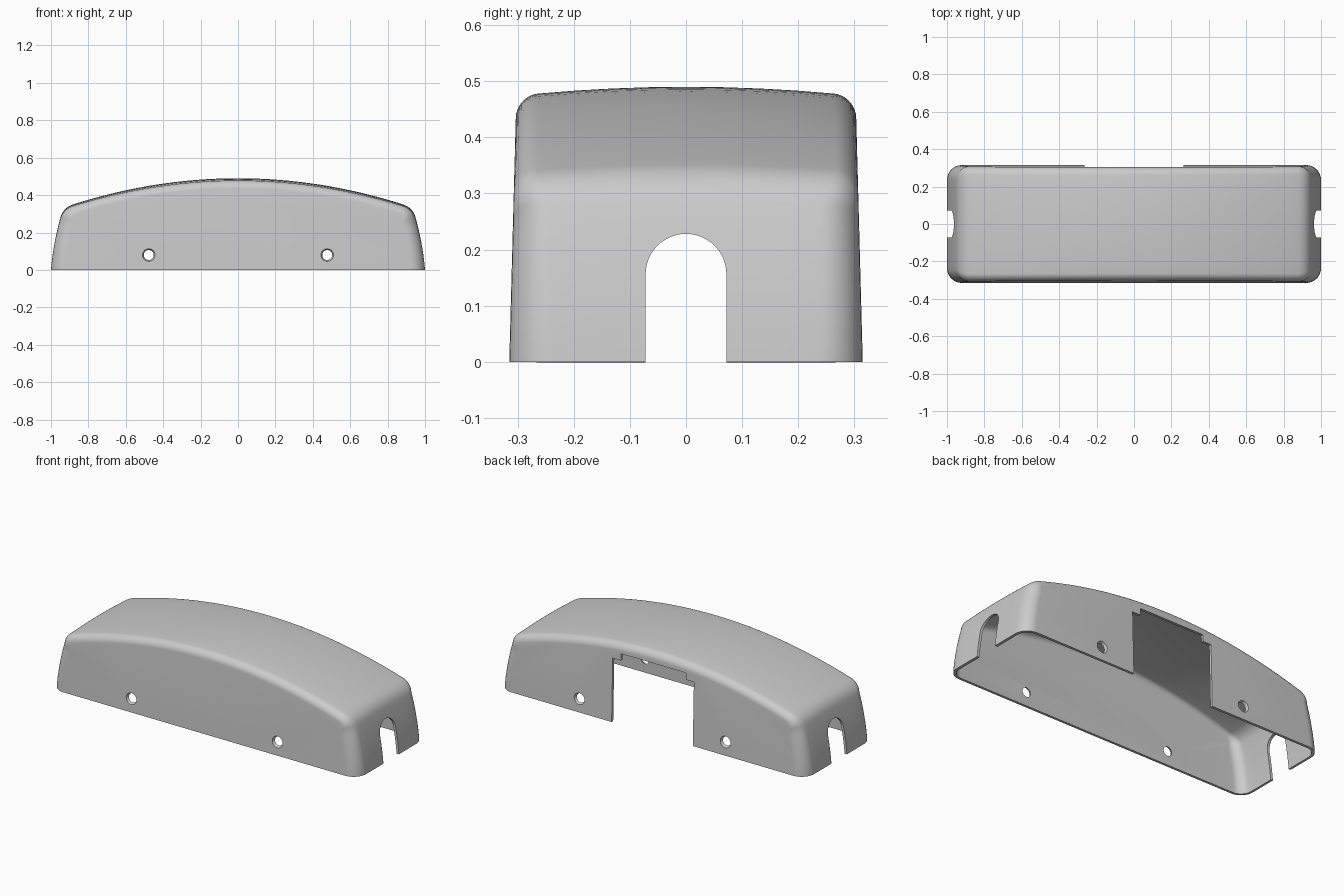
import bpy, bmesh, math
from mathutils import Vector, Matrix

if "Cube" in bpy.data.objects:
    bpy.data.objects.remove(bpy.data.objects["Cube"])

H = 0.315          # half depth at the base
WALL = 0.015


def new_object(name, bm):
    bmesh.ops.recalc_face_normals(bm, faces=bm.faces)
    mesh = bpy.data.meshes.new(name)
    bm.to_mesh(mesh)
    bm.free()
    ob = bpy.data.objects.new(name, mesh)
    bpy.context.collection.objects.link(ob)
    return ob


def prism(name, points, to_3d, a, b):
    """Closed prism of a 2D outline between depths a and b."""
    bm = bmesh.new()
    lo = [bm.verts.new(to_3d(p, q, a)) for p, q in points]
    hi = [bm.verts.new(to_3d(p, q, b)) for p, q in points]
    n = len(points)
    bm.faces.new(lo)
    bm.faces.new(hi[::-1])
    for i in range(n):
        bm.faces.new((lo[i], lo[(i + 1) % n], hi[(i + 1) % n], hi[i]))
    return new_object(name, bm)


# Front outline: curved end, rounded shoulder, arched top
def end_x(z):
    return 1 - 0.083 * z - 0.35 * z * z


def top_z(x):
    return 0.49 - 0.179 * x * x


half = [Vector((end_x(z), z)) for z in [0.285 * i / 7 for i in range(7)]]
p0, p1, p2 = Vector((end_x(.285), .285)), Vector((.932, .334)), Vector((.88, top_z(.88)))
for i in range(11):
    t = i / 10
    half.append(p0 * (1 - t) ** 2 + p1 * 2 * t * (1 - t) + p2 * t * t)
half += [Vector((x, top_z(x))) for x in [.88 * (1 - i / 16) for i in range(1, 17)]]
outline = half + [Vector((-p.x, p.y)) for p in half[-2::-1]]

# Shell surface: outline swept across the depth, with filleted rims, crown and draft
bm = bmesh.new()
rows = []
last = len(outline) - 1
for i, p in enumerate(outline):
    if i in (0, last):
        n = Vector((1 if i == 0 else -1, 0))
    else:
        t = outline[i + 1] - outline[i - 1]
        n = Vector((t.y, -t.x)).normalized()
    r = 0.08 - 0.04 * max(n.y, 0)
    arc = [math.pi / 2 * k / 9 for k in range(10)]
    rim = [(H - r * (1 - math.cos(a)), r * (1 - math.sin(a))) for a in arc]
    section = [(-y, d) for y, d in rim]
    section += [((H - r) * (k / 4 - 1), 0) for k in range(1, 8)]
    section += rim[::-1]
    row = []
    for y, d in section:
        q = p - n * d
        z = q.y * (1 - 0.16 * y * y / 0.49)
        row.append(bm.verts.new((q.x, y * (1 - 0.085 * z), z)))
    rows.append(row)
for a, b in zip(rows, rows[1:]):
    for k in range(len(a) - 1):
        bm.faces.new((a[k], b[k], b[k + 1], a[k + 1]))
for k in (0, -1):
    bm.faces.new([row[k] for row in rows])
cover = new_object("cover_shell", bm)
# Outward normals for the open shell
top = max(cover.data.polygons, key=lambda f: f.center.z)
if top.normal.z < 0:
    cover.data.flip_normals()

# Arched cable notches through both ends
notch = [(-.072, -.1), (.072, -.1)]
notch += [(.072 * math.cos(math.pi * i / 24), .156 + .072 * math.sin(math.pi * i / 24))
          for i in range(25)]
cutters = [prism("notch_cutter", notch, lambda p, q, d: (d, p, q), -1.2, 1.2)]

# Stepped opening in the back wall
right = [(.265, -.1), (.265, .373), (.212, .373), (.212, .413)]
opening = right + [(-x, z) for x, z in right[::-1]]
cutters.append(prism("back_cutter", opening, lambda p, q, d: (p, d, q), .2, .4))

# Countersunk screw holes in the front and back walls
for x in (-.477, .477):
    for s in (-1, 1):
        bm = bmesh.new()
        bmesh.ops.create_cone(
            bm, cap_ends=True, segments=32, radius1=.021, radius2=.040, depth=.04,
            matrix=Matrix.Translation((x, s * .306, .08)) @ Matrix.Rotation(-s * math.pi / 2, 4, 'X'))
        cutters.append(new_object("screw_hole_cutter", bm))

# Wall thickness, cuts and shading
bpy.context.view_layer.objects.active = cover
cover.select_set(True)
solid = cover.modifiers.new("wall", 'SOLIDIFY')
solid.thickness = WALL
solid.offset = -1
solid.use_even_offset = True
bpy.ops.object.modifier_apply(modifier="wall")
for c in cutters:
    c.hide_render = True
    m = cover.modifiers.new("cut", 'BOOLEAN')
    m.operation = 'DIFFERENCE'
    m.solver = 'EXACT'
    m.object = c
    bpy.ops.object.modifier_apply(modifier="cut")
    bpy.data.objects.remove(c)
bpy.ops.object.shade_smooth_by_angle(angle=math.radians(30))
